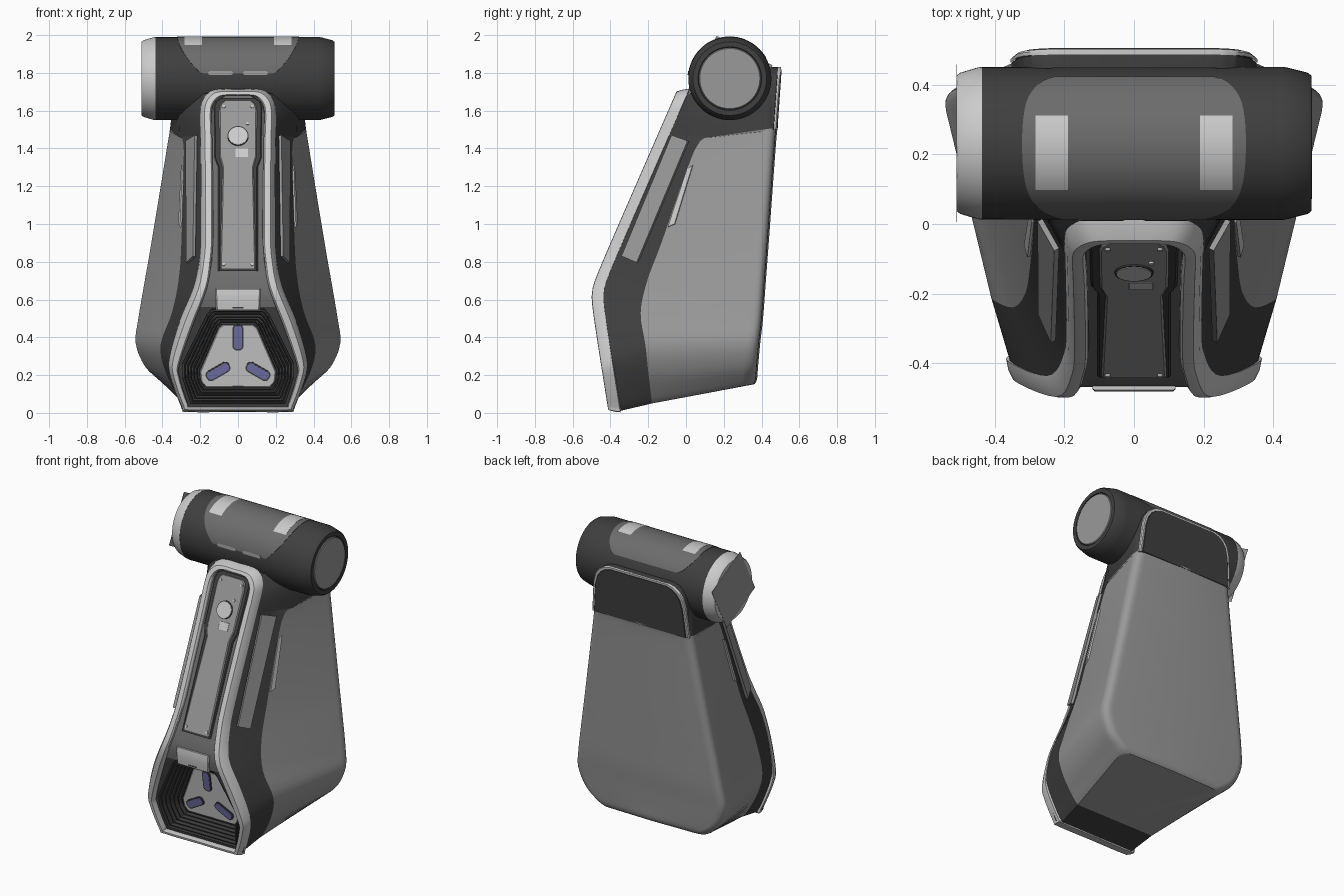
import bpy, bmesh, math
from mathutils import Vector, Matrix

if "Cube" in bpy.data.objects:
    bpy.data.objects.remove(bpy.data.objects["Cube"])


def material(name, c):
    m = bpy.data.materials.new(name)
    m.diffuse_color = (*c, 1)
    m.use_nodes = True
    m.node_tree.nodes["Principled BSDF"].inputs["Base Color"].default_value = m.diffuse_color
    return m


DARK = material("dark", (.05, .05, .05))
MID = material("mid", (.15, .15, .15))
GREY = material("grey", (.32, .32, .32))
LIGHT = material("light", (.6, .6, .6))
BLUE = material("blue", (.17, .17, .4))


def finish(name, bm, mat, mirror=False):
    if mirror:
        d = bmesh.ops.duplicate(bm, geom=bm.verts[:] + bm.edges[:] + bm.faces[:])
        for v in d["geom"]:
            if isinstance(v, bmesh.types.BMVert):
                v.co.x *= -1
    bmesh.ops.remove_doubles(bm, verts=bm.verts[:], dist=.0004)
    bmesh.ops.recalc_face_normals(bm, faces=bm.faces[:])
    me = bpy.data.meshes.new(name)
    bm.to_mesh(me)
    bm.free()
    me.materials.append(mat)
    ob = bpy.data.objects.new(name, me)
    bpy.context.collection.objects.link(ob)
    bpy.ops.object.select_all(action='DESELECT')
    ob.select_set(True)
    bpy.context.view_layer.objects.active = ob
    bpy.ops.object.shade_smooth_by_angle(angle=math.radians(32))
    return ob


def spline(rows, n=4):
    out = []
    for i in range(len(rows) - 1):
        p0, p1, p2, p3 = (rows[min(max(i + k, 0), len(rows) - 1)] for k in (-1, 0, 1, 2))
        for s in range(n):
            t = s / n
            out.append([b + .5 * t * (c - a + t * (2*a - 5*b + 4*c - d + t * (3*(b - c) + d - a)))
                        for a, b, c, d in zip(p0, p1, p2, p3)])
    return out + [list(rows[-1])]


def loft(name, rows, mat, mirror=True, caps=(False, False)):
    bm = bmesh.new()
    g = [[bm.verts.new(p) for p in r] for r in rows]
    for a, b in zip(g, g[1:]):
        for i in range(len(a) - 1):
            bm.faces.new((a[i], a[i + 1], b[i + 1], b[i]))
    for use, r in zip(caps, (g[0], g[-1])):
        if use:
            ends = [bm.verts.new((0, v.co.y, v.co.z)) for v in (r[-1], r[0]) if v.co.x > .001]
            bm.faces.new(r + ends)
    return finish(name, bm, mat, mirror)


def front(z):  # bent front profile
    a, b = -.41 - .16 * z, -.06 + (z - 1.68) * .437
    return .5 * (a + b + math.hypot(a - b, .03))


def slab(name, pts, d0, d1, mat, yfun=front, bev=.006):
    rows = []
    for (z0, h0), (z1, h1) in zip(pts, pts[1:]):
        rows += [(z0 + (z1 - z0) * k / 4, h0 + (h1 - h0) * k / 4) for k in range(4)]
    rows.append(pts[-1])
    s = 1 if d1 > d0 else -1
    return loft(name, [[(0, yfun(z) + d0, z), (h - bev, yfun(z) + d0, z), (h, yfun(z) + d0 + s * bev, z),
                        (h, yfun(z) + d1, z)] for z, h in rows], mat, caps=(True, True))


# Body stations: R x,z (rim edge), S x,y,z (shell seam), B x,y,z (back corner)
stations = [
    (.272, .01, .29, -.18, .05, .385, .355, .152),
    (.30, .06, .32, -.185, .09, .425, .368, .18),
    (.35, .22, .385, -.20, .22, .505, .374, .25),
    (.352, .32, .41, -.215, .36, .555, .385, .37),
    (.30, .50, .35, -.24, .53, .543, .40, .5),
    (.22, .70, .315, -.205, .7, .51, .415, .7),
    (.19, .92, .3, -.13, .9, .475, .43, .9),
    (.19, 1.4, .287, .045, 1.39, .387, .468, 1.42),
    (.195, 1.47, .31, .13, 1.46, .37, .478, 1.51)]
neck = [stations[-1], (.195, 1.58, .31, .13, 1.6, .35, .48, 1.65),
        (.16, 1.69, .27, .13, 1.7, .33, .48, 1.75)]


def parts(st):
    rx, rz = st[:2]
    S, B = Vector(st[2:5]), Vector(st[5:8])
    C = Vector((0, B.y + .008, B.z))
    p, q = B + (S - B).normalized() * .07, B + (C - B).normalized() * .07
    arc = [p * (1-t)**2 + B * 2*t*(1-t) + q * t*t for t in (k / 6 for k in range(7))]
    return Vector((rx, front(rz) + .06, rz)), [S] + arc + [C]


body = [parts(s) for s in spline(stations)]
loft("dark_side_bands", [[r, r.lerp(s[0], .5), s[0]] for r, s in body], DARK, caps=(True, False))
loft("grey_back_shell", [s for r, s in body], GREY, caps=(True, False))
loft("neck", [[(0, r.y, r.z), r] + s for r, s in (parts(n) for n in spline(neck))], DARK, caps=(False, True))

# Light front rim: outer x,z and inner x,z
rim = [(0, .005, 0, .035), (.265, .005, .24, .035), (.30, .03, .265, .048), (.36, .2, .31, .19),
       (.362, .3, .31, .26), (.31, .48, .245, .45), (.235, .66, .165, .66), (.205, .8, .142, .8),
       (.195, .95, .132, .95), (.198, 1.4, .135, 1.4), (.2, 1.58, .14, 1.58), (.19, 1.65, .13, 1.635),
       (.15, 1.70, .1, 1.67), (.09, 1.715, .06, 1.68), (0, 1.715, 0, 1.68)]
rows = []
for ox, oz, ix, iz in spline(rim):
    sec = []
    for t, d in ((.4, .068), (0, .062), (.12, .03), (.38, .002), (.55, 0), (.88, 0), (1, .012), (1, .09)):
        x, z = ox + (ix - ox) * t, max(oz + (iz - oz) * t, 0)
        sec.append((x, front(z) + d, z))
    rows.append(sec)
loft("front_rim", rows, LIGHT)

# Front plates inside the rim
slab("front_face", [(.56, .205), (.66, .17), (.8, .145), (.95, .135), (1.58, .145), (1.64, .13), (1.68, .07)],
     .03, .07, MID)
slab("panel_frame", [(.75, .105), (1.3, .105), (1.35, .124), (1.62, .128), (1.65, .118), (1.667, .09)],
     .021, .05, DARK)
slab("long_panel", [(.765, .094), (1.3, .082), (1.36, .098), (1.6, .1), (1.635, .092), (1.65, .075)],
     .014, .04, GREY)
slab("visor_block", [(.545, .115), (.655, .12)], .018, .1, LIGHT)
slab("visor_slot", [(.553, .03), (.56, .03)], .016, .03, DARK, bev=.001)
slab("panel_label", [(1.355, .034), (1.4, .034)], .012, .03, LIGHT, bev=.001).location.x = .02


def disc(name, x, z, r, mat, d=.014):
    bm = bmesh.new()
    M = Matrix.Translation((x, front(z) + d, z)) @ Matrix.Rotation(math.radians(66.4), 4, 'X')
    bmesh.ops.create_cone(bm, cap_ends=True, segments=32, radius1=r, radius2=r * .96, depth=.012, matrix=M)
    return finish(name, bm, mat)


disc("round_button_ring", 0, 1.465, .058, DARK, .016)
disc("round_button", 0, 1.465, .053, LIGHT)
for i, (x, z) in enumerate([(.075, .785), (-.075, .785), (.075, 1.62), (-.075, 1.62), (.05, 1.53)]):
    disc(f"panel_screw_{i}", x, z, .008, LIGHT)

# Stepped recess
outer = [(0, .55), (.14, .55), (.165, .52), (.295, .26), (.295, .19), (.25, .05), (0, .05)]
inner = [(0, .465), (.08, .465), (.1, .45), (.2, .22), (.195, .17), (.17, .14), (0, .14)]


def ring(t, d):
    r = []
    for (a, b), (c, e) in zip(outer, inner):
        z = max(b + (e - b) * t, .02)
        r.append((a + (c - a) * t, -.41 - .16 * z + d, z))
    return r


steps = [(-.6, .04)]
for k in range(6):
    steps += [(k / 6, .04 + k * .02), (k / 6 + .02, .06 + k * .02), (k / 6 + .09, .06 + k * .02),
              (k / 6 + .1, .052 + k * .02), (k / 6 + .15, .052 + k * .02)]
loft("stepped_recess", [ring(*s) for s in steps] + [ring(1, .17)], DARK)
loft("recess_floor", [ring(.97, .17), ring(1, .155), ring(1.04, .152)], LIGHT, caps=(False, True))


def bar(name, ang, ln, w, d, mat):
    bm = bmesh.new()
    R = Matrix.Rotation(math.radians(9.1), 4, 'X') @ Matrix.Rotation(math.radians(ang), 4, 'Y')
    M = Matrix.Translation((0, -.41 - .16 * .28 + d, .28)) @ R @ Matrix.Translation((0, 0, .122))
    bmesh.ops.create_cube(bm, size=1, matrix=Matrix.Diagonal((w, .014, ln, 1)))
    es = [e for e in bm.edges if abs((e.verts[0].co - e.verts[1].co).y) > .01]
    bmesh.ops.bevel(bm, geom=es, offset=w * .4, segments=4, affect='EDGES', profile=.5)
    bm.transform(M)
    return finish(name, bm, mat)


for i, a in enumerate((0, 120, 240)):
    bar(f"slot_surround_{i}", a, .14, .058, .152, DARK)
    bar(f"blue_slot_{i}", a, .125, .044, .149, BLUE)

# Top cross cylinder, lathed about x
CY, CZ = .232, 1.77


def lathe(name, prof, mat, n=64):
    rows = [[(x, CY - r * math.cos(k * math.tau / n), CZ + r * math.sin(k * math.tau / n)) for x, r in prof]
            for k in range(n + 1)]
    return loft(name, rows, mat, mirror=False)


lathe("cross_cylinder", [(-.44, .0), (-.44, .219), (.43, .22), (.445, .217), (.50, .203), (.51, .195),
                         (.51, .168), (.50, .166), (.50, 0)], DARK)
lathe("left_light_cap", [(-.437, .2), (-.437, .22), (-.45, .218), (-.5, .203), (-.51, .195), (-.51, 0)], LIGHT)
lathe("right_end_disc", [(.495, .163), (.508, .163), (.512, .159), (.512, 0)], GREY)
bm = bmesh.new()
bmesh.ops.create_cube(bm, size=1, matrix=Matrix.Translation((-.5105, CY, CZ)) @
                      Matrix.Rotation(math.radians(-28), 4, 'X') @ Matrix.Diagonal((.0015, .335, .335, 1)))
finish("left_square_plate", bm, GREY)


def patch(name, pts, r, mat, mirror=True):
    rows = []
    for x0, x1, a in spline(pts, 5):
        c, s = math.cos(math.radians(a)), math.sin(math.radians(a))
        rows.append([(x, CY - q * c, CZ + q * s) for x, q in ((x0, r), (x1, r), (x1, .21))])
    loft(name, rows, mat, mirror)


patch("cylinder_panel", [(0, .19, 7), (0, .215, 12), (0, .27, 30), (0, .31, 55), (0, .322, 90),
                         (0, .31, 122), (0, .27, 142), (0, .23, 150)], .2218, MID)
patch("cylinder_tabs", [(.19, .283, 53), (.19, .283, 80), (.19, .283, 111)], .223, LIGHT)
patch("cylinder_slots", [(.035, .15, 5), (.025, .16, 7), (.035, .15, 10)], .224, GREY)


# Back plate behind the cylinder with its light edge
def back(z):
    return .481 + .07 * (z - 1.51)


edge = [(1.5, .355), (1.7, .337), (1.76, .32), (1.795, .295), (1.818, .262), (1.83, .22)]
slab("back_plate_edge", edge, 0, -.016, LIGHT, back)
slab("back_plate_core", [(z, h - .003) for z, h in edge], -.012, -.055, DARK, back)
slab("back_plate", [(z - (.012 if z > 1.6 else 0), h - .014) for z, h in edge], .004, -.03, DARK, back)


# Side strips
def strip(name, corners, mat, th=.012):
    bm = bmesh.new()
    c = [Vector(p) for p in corners]
    n = (c[1] - c[0]).cross(c[3] - c[0]).normalized()
    n = n if n.x > 0 else -n
    a, b = [bm.verts.new(p + n * .004) for p in c], [bm.verts.new(p - n * th) for p in c]
    bm.faces.new(a)
    for i in range(4):
        bm.faces.new((a[i], a[i - 1], b[i - 1], b[i]))
    return finish(name, bm, mat, True)


strip("side_vents", [(.226, -.075, 1.47), (.274, .01, 1.44), (.272, -.26, .795), (.236, -.34, .83)], GREY)
strip("seam_plates", [(.291, .005, 1.29), (.298, .035, 1.31), (.313, -.06, 1.0), (.303, -.095, .985)], LIGHT)
